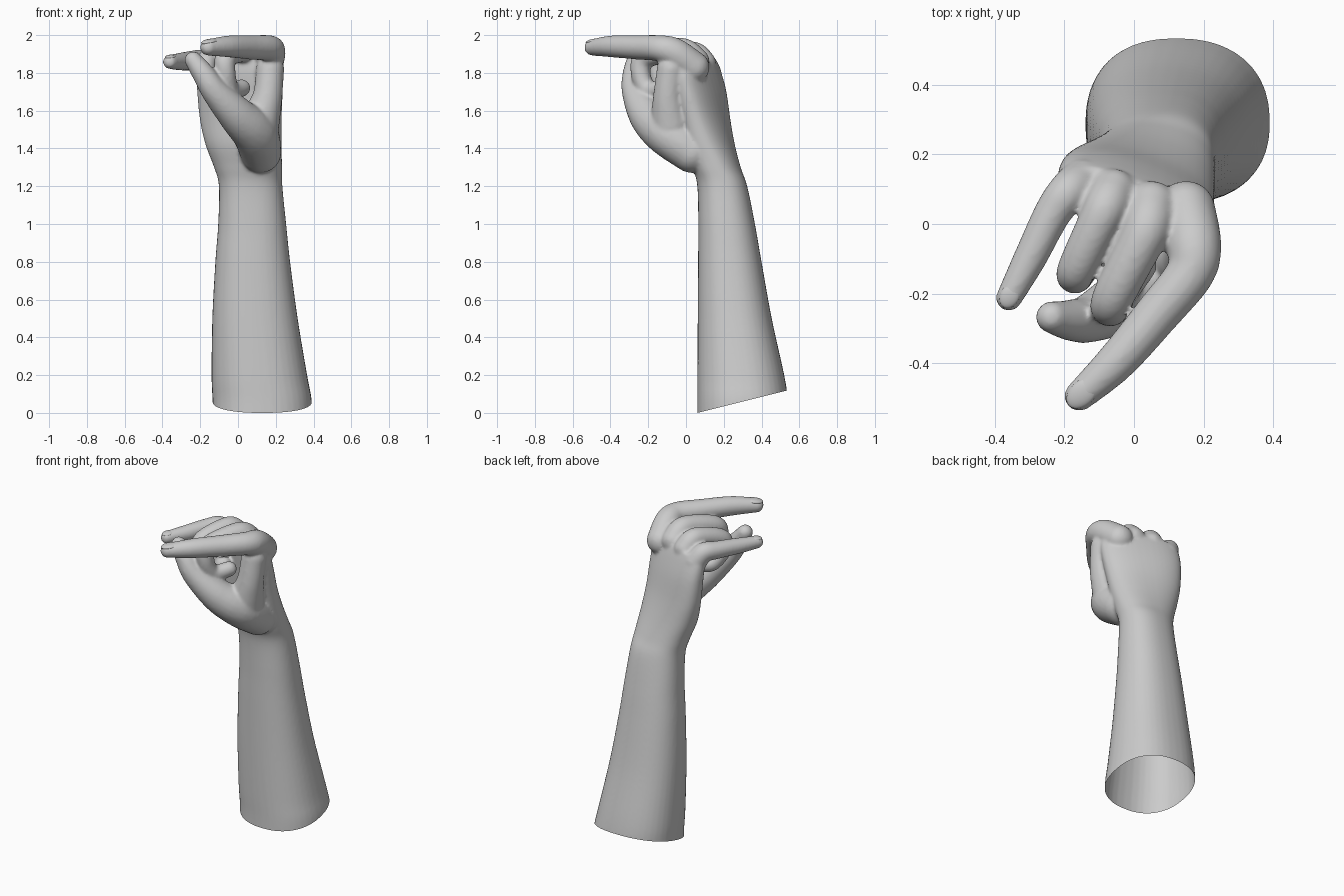
import bpy, bmesh, math
from mathutils import Matrix, Vector

if "Cube" in bpy.data.objects:
    bpy.data.objects.remove(bpy.data.objects["Cube"])


def spline(rows, n):
    """Catmull-Rom through rows of any width."""
    out = []
    for i in range(len(rows) - 1):
        p0, p1, p2, p3 = (rows[max(i - 1, 0)], rows[i], rows[i + 1],
                          rows[min(i + 2, len(rows) - 1)])
        for k in range(n):
            t = k / n
            out.append([0.5 * (2 * b + (c - a) * t + (2 * a - 5 * b + 4 * c - d) * t * t
                               + (3 * b - a - 3 * c + d) * t ** 3)
                        for a, b, c, d in zip(p0, p1, p2, p3)])
    return out + [list(rows[-1])]


def loft(bm, rows, sides=40, power=2.3):
    """Closed body from rows of (z, cx, cy, half length, half thickness, turn)."""
    rings = []
    for z, cx, cy, a, b, deg in spline(rows, 6):
        ring, r = [], math.radians(deg)
        for i in range(sides):
            t = 2 * math.pi * i / sides
            c, s = math.cos(t), math.sin(t)
            u = a * math.copysign(abs(c) ** (2 / power), c)
            v = b * math.copysign(abs(s) ** (2 / power), s)
            ring.append(bm.verts.new((cx + u * math.cos(r) - v * math.sin(r),
                                      cy + u * math.sin(r) + v * math.cos(r), z)))
        rings.append(ring)
    for lo, hi in zip(rings, rings[1:]):
        for i in range(sides):
            j = (i + 1) % sides
            bm.faces.new((lo[i], lo[j], hi[j], hi[i]))
    bm.faces.new(rings[0][::-1])
    bm.faces.new(rings[-1])


def digit(bm, rows, n=9):
    """Rounded finger from rows of (x, y, z, radius)."""
    for x, y, z, r in spline(rows, n):
        bmesh.ops.create_icosphere(bm, subdivisions=3, radius=r,
                                   matrix=Matrix.Translation((x, y, z)))


bm = bmesh.new()

# forearm, wrist and palm
loft(bm, [
    (-0.10, 0.13, 0.30, 0.265, 0.242, 0),
    (0.06, 0.128, 0.30, 0.263, 0.240, 0),
    (0.20, 0.113, 0.29, 0.253, 0.230, 0),
    (0.50, 0.090, 0.258, 0.226, 0.196, 0),
    (0.80, 0.078, 0.232, 0.198, 0.168, 0),
    (1.00, 0.075, 0.215, 0.180, 0.150, 0),
    (1.20, 0.067, 0.192, 0.168, 0.132, 0),
    (1.30, 0.053, 0.162, 0.180, 0.125, -8),
    (1.42, 0.030, 0.127, 0.205, 0.120, -15),
    (1.55, 0.015, 0.105, 0.225, 0.105, -20),
    (1.70, 0.010, 0.080, 0.240, 0.095, -23),
    (1.80, 0.008, 0.060, 0.240, 0.085, -23),
    (1.86, 0.008, 0.050, 0.220, 0.072, -23)])

# index finger, straight
digit(bm, [(0.15, 0.04, 1.83, 0.085), (0.172, -0.06, 1.905, 0.08),
           (0.162, -0.14, 1.93, 0.07), (0.07, -0.255, 1.935, 0.065),
           (-0.05, -0.395, 1.94, 0.058), (-0.157, -0.495, 1.935, 0.044)])
# middle finger, curled
digit(bm, [(0.05, 0.05, 1.86, 0.075), (0.03, -0.03, 1.92, 0.067),
           (-0.06, -0.21, 1.885, 0.06), (-0.065, -0.24, 1.80, 0.053),
           (-0.04, -0.20, 1.71, 0.05), (0.02, -0.12, 1.72, 0.046)])
# ring finger, curled
digit(bm, [(-0.06, 0.09, 1.85, 0.07), (-0.09, 0.03, 1.905, 0.062),
           (-0.165, -0.13, 1.86, 0.056), (-0.16, -0.14, 1.77, 0.05),
           (-0.12, -0.09, 1.70, 0.046), (-0.07, -0.04, 1.70, 0.042)])
# little finger, straight
digit(bm, [(-0.15, 0.12, 1.80, 0.068), (-0.19, 0.09, 1.86, 0.06),
           (-0.235, 0.03, 1.865, 0.054), (-0.30, -0.10, 1.86, 0.048),
           (-0.36, -0.213, 1.858, 0.038)])
# thumb with its fleshy base
digit(bm, [(0.12, 0.03, 1.38, 0.11), (0.09, -0.10, 1.48, 0.12),
           (0.00, -0.20, 1.57, 0.10), (-0.12, -0.268, 1.70, 0.072),
           (-0.18, -0.277, 1.79, 0.06), (-0.237, -0.268, 1.868, 0.046)])
# web between thumb and index finger
digit(bm, [(0.11, -0.08, 1.53, 0.11), (0.155, -0.095, 1.67, 0.08),
           (0.17, -0.08, 1.82, 0.075)])

mesh = bpy.data.meshes.new("hand_and_forearm")
bm.to_mesh(mesh)
bm.free()
hand = bpy.data.objects.new("hand_and_forearm", mesh)
bpy.context.collection.objects.link(hand)
bpy.context.view_layer.objects.active = hand
hand.select_set(True)

# fuse the parts into one skin
remesh = hand.modifiers.new("fuse", "REMESH")
remesh.mode = "VOXEL"
remesh.voxel_size = 0.009
relax = hand.modifiers.new("relax", "SMOOTH")
relax.factor = 0.5
relax.iterations = 8
for name in ("fuse", "relax"):
    bpy.ops.object.modifier_apply(modifier=name)

# slanted open cut at the elbow end
bm = bmesh.new()
bm.from_mesh(hand.data)
bmesh.ops.bisect_plane(bm, geom=bm.verts[:] + bm.edges[:] + bm.faces[:],
                       plane_co=(0, 0.06, 0), plane_no=Vector((0, -0.25, 1)).normalized(),
                       clear_inner=True)
bm.to_mesh(hand.data)
bm.free()
hand.data.shade_smooth()


# fingernails
def nail(name, loc, direction, up, size):
    d = Vector(direction).normalized()
    s = Vector(up).cross(d).normalized()
    n = d.cross(s)
    rot = Matrix((d, s, n)).transposed().to_4x4()
    bpy.ops.mesh.primitive_uv_sphere_add(segments=20, ring_count=10)
    ob = bpy.context.object
    ob.name = name
    ob.matrix_world = Matrix.Translation(loc) @ rot @ Matrix.Diagonal((*size, 1))
    ob.data.shade_smooth()


nail("index_nail", (-0.15, -0.488, 1.965), (-0.73, -0.68, -0.15), (0, 0, 1),
     (0.052, 0.036, 0.015))
nail("little_nail", (-0.358, -0.208, 1.884), (-0.47, -0.88, -0.1), (0, 0, 1),
     (0.036, 0.028, 0.012))
